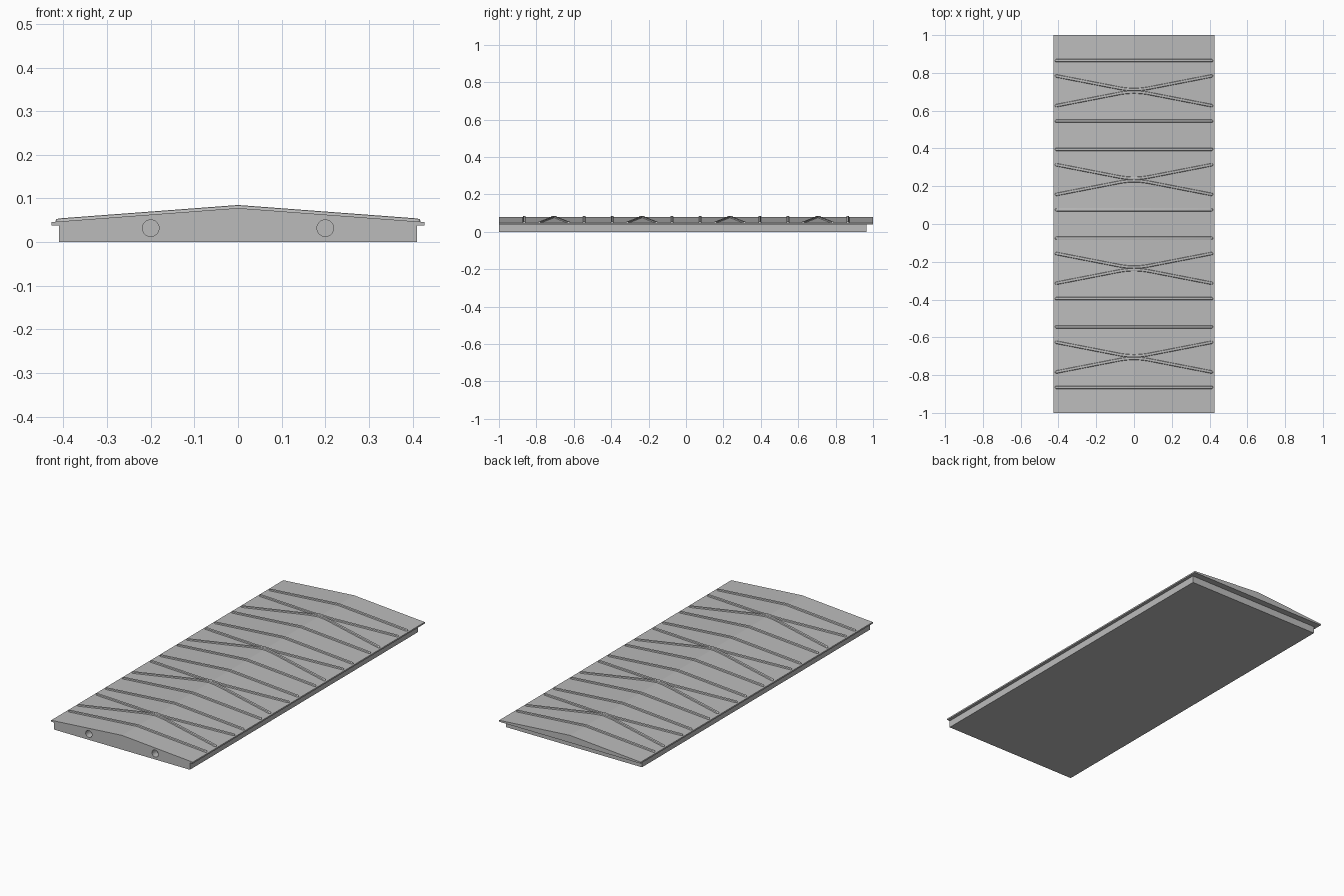
import bpy, bmesh, math
from mathutils import Vector

if "Cube" in bpy.data.objects:
    bpy.data.objects.remove(bpy.data.objects["Cube"], do_unlink=True)

HALF_WIDTH, EAVE, RIDGE = 0.427, 0.046, 0.078

grey = bpy.data.materials.new("plain grey")
grey.use_nodes = True
grey.diffuse_color = (0.5, 0.5, 0.5, 1)
shader = grey.node_tree.nodes["Principled BSDF"]
shader.inputs["Base Color"].default_value = (0.5, 0.5, 0.5, 1)
shader.inputs["Roughness"].default_value = 0.7


def roof_z(x):
    return RIDGE - (RIDGE - EAVE) * abs(x) / HALF_WIDTH


def finish(name, bm):
    bmesh.ops.recalc_face_normals(bm, faces=bm.faces)
    mesh = bpy.data.meshes.new(name)
    bm.to_mesh(mesh)
    bm.free()
    mesh.materials.append(grey)
    ob = bpy.data.objects.new(name, mesh)
    bpy.context.collection.objects.link(ob)
    return ob


def extrude_profile(name, profile, y0, y1):
    bm = bmesh.new()
    face = bm.faces.new([bm.verts.new((x, y0, z)) for x, z in profile])
    out = bmesh.ops.extrude_face_region(bm, geom=[face])
    moved = [v for v in out["geom"] if isinstance(v, bmesh.types.BMVert)]
    bmesh.ops.translate(bm, verts=moved, vec=(0, y1 - y0, 0))
    return finish(name, bm)


def apply_boolean(target, tool, operation):
    mod = target.modifiers.new(operation, 'BOOLEAN')
    mod.object, mod.operation, mod.solver = tool, operation, 'EXACT'
    bpy.context.view_layer.objects.active = target
    bpy.ops.object.modifier_apply(modifier=mod.name)
    bpy.data.objects.remove(tool, do_unlink=True)


# Low-pitched roof slab with a flat underside, joined to the base block
roof = extrude_profile("roof_panel", [
    (-HALF_WIDTH, 0.038), (HALF_WIDTH, 0.038), (HALF_WIDTH, EAVE),
    (0, RIDGE), (-HALF_WIDTH, EAVE)], -1, 1)
base = extrude_profile("base_block", [
    (-0.41, 0), (0.41, 0), (0.41, 0.043), (-0.41, 0.043)], -1, 0.965)
apply_boolean(roof, base, 'UNION')

# Two round sockets in the front end
for side in (-1, 1):
    bpy.ops.mesh.primitive_cylinder_add(
        vertices=32, radius=0.019, depth=0.08,
        location=(side * 0.2, -1, 0.032), rotation=(math.pi / 2, 0, 0))
    socket = bpy.context.object
    socket.data.materials.append(grey)
    apply_boolean(roof, socket, 'DIFFERENCE')


# Raised rib: rounded section swept along a plan path, following the roof slope
def rib(name, path, half_w=0.008, height=0.007):
    pts = [Vector(p) for p in path]
    stations = []
    last = len(pts) - 1
    for i, p in enumerate(pts):
        d = (pts[min(i + 1, last)] - pts[max(i - 1, 0)]).normalized()
        if i in (0, last):
            inward = d if i == 0 else -d
            cap = [(p + inward * half_w * (1 - math.cos(a)), d, math.sin(a))
                   for a in (0.25, 0.6, 1.0, math.pi / 2)]
            stations += cap if i == 0 else cap[::-1]
        else:
            stations.append((p, d, 1.0))
    section = [(1, -0.2), (0.95, 0.45), (0.75, 0.85), (0.35, 1),
               (-0.35, 1), (-0.75, 0.85), (-0.95, 0.45), (-1, -0.2)]
    bm = bmesh.new()
    rings = []
    for p, d, scale in stations:
        normal = Vector((-d.y, d.x))
        ring = []
        for across, up in section:
            q = p + normal * across * half_w * scale
            ring.append(bm.verts.new((q.x, q.y, roof_z(q.x) + up * height * scale)))
        rings.append(ring)
    n = len(section)
    for a, b in zip(rings, rings[1:]):
        for k in range(n):
            bm.faces.new((a[k], a[(k + 1) % n], b[(k + 1) % n], b[k]))
    bm.faces.new(rings[0])
    bm.faces.new(rings[-1])
    ob = finish(name, bm)
    bpy.ops.object.select_all(action='DESELECT')
    ob.select_set(True)
    bpy.context.view_layer.objects.active = ob
    bpy.ops.object.shade_smooth_by_angle(angle=math.radians(35))


# Four stamped panels, each with two straight ribs and a crossed pair
for number, centre in enumerate((-0.705, -0.235, 0.235, 0.705), 1):
    for side, label in ((-1, "front"), (1, "back")):
        y = centre + side * 0.16
        rib(f"straight_rib_{label}_{number}", [(-0.418, y), (0, y), (0.418, y)])
        bend = [(-0.418, 0.08), (-0.07, 0.0125), (-0.035, 0.008), (0, 0.0065),
                (0.035, 0.008), (0.07, 0.0125), (0.418, 0.08)]
        rib(f"cross_rib_{label}_{number}", [(x, centre + side * dy) for x, dy in bend])
